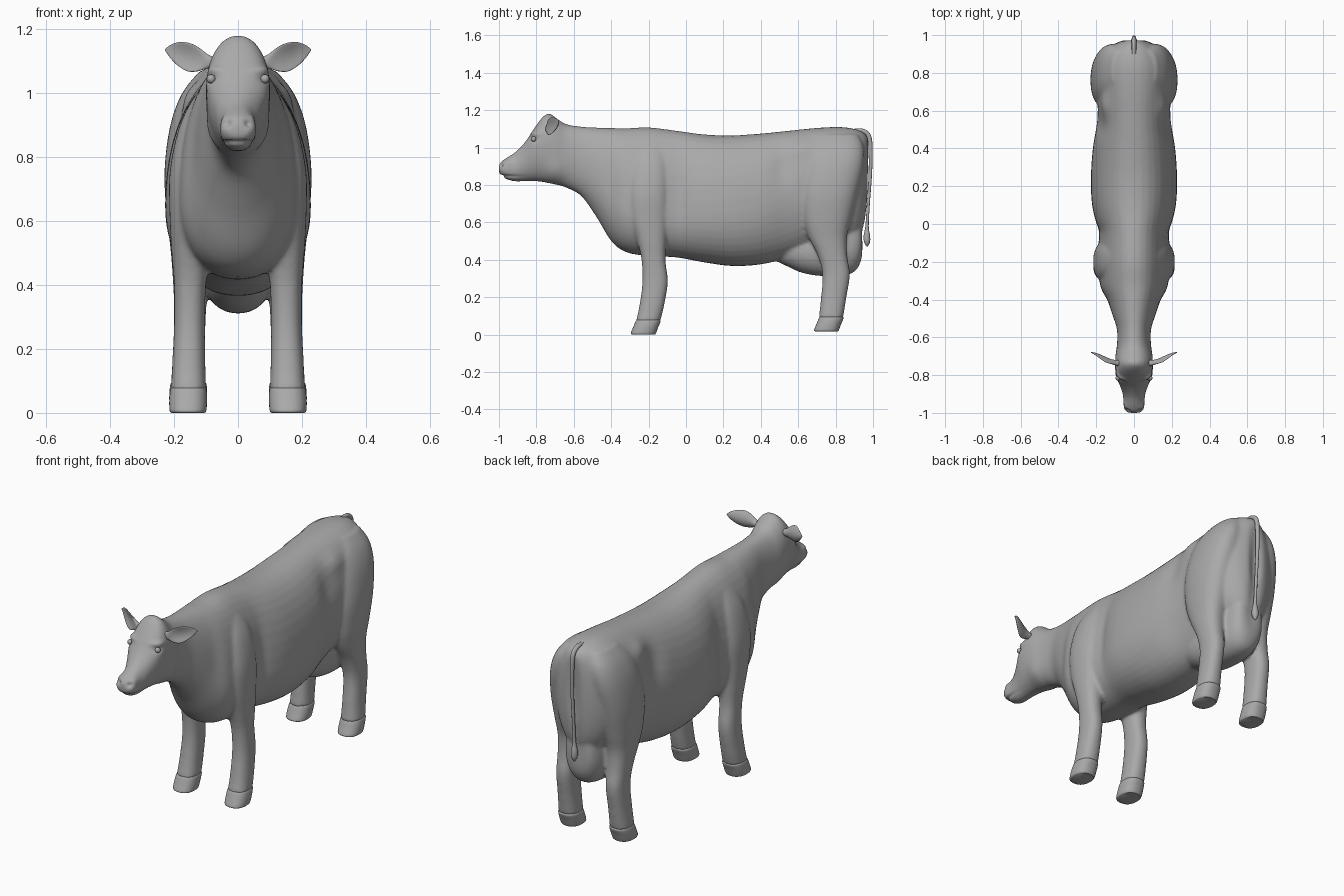
import bpy, bmesh, math
from mathutils import Vector

if "Cube" in bpy.data.objects:
    bpy.data.objects.remove(bpy.data.objects["Cube"])

grey = bpy.data.materials.new("plain grey")
grey.use_nodes = True
grey.diffuse_color = (0.4, 0.4, 0.4, 1)
grey.node_tree.nodes["Principled BSDF"].inputs["Base Color"].default_value = (0.4, 0.4, 0.4, 1)


def spline(rows, steps):
    """Fill in smooth rows between the given ones."""
    rows = [Vector(r) for r in rows]
    out = []
    for i in range(len(rows) - 1):
        a, b, c, d = (rows[min(max(j, 0), len(rows) - 1)] for j in range(i - 1, i + 3))
        for s in range(steps):
            t = s / steps
            out.append(b + (c - a) * (t / 2) + (a * 2 - b * 5 + c * 4 - d) * (t * t / 2)
                       + (b * 3 - a - c * 3 + d) * (t ** 3 / 2))
    return out + [rows[-1]]


def add_object(name, bm):
    mesh = bpy.data.meshes.new(name)
    bmesh.ops.recalc_face_normals(bm, faces=bm.faces)
    bm.to_mesh(mesh)
    bm.free()
    mesh.materials.append(grey)
    obj = bpy.data.objects.new(name, mesh)
    bpy.context.collection.objects.link(obj)
    return obj


def select(objs):
    bpy.ops.object.select_all(action="DESELECT")
    for o in objs:
        o.select_set(True)
    bpy.context.view_layer.objects.active = objs[0]


def smooth(obj, angle=40):
    select([obj])
    bpy.ops.object.shade_smooth_by_angle(angle=math.radians(angle))


def loft(name, rows, section, steps=5, sides=40):
    """Skin closed cross-sections; section(row, cos, sin) gives a point."""
    bm = bmesh.new()
    rings = []
    for row in spline(rows, steps):
        rings.append([bm.verts.new(section(row, math.cos(a), math.sin(a)))
                      for a in (math.tau * k / sides for k in range(sides))])
    for lo, hi in zip(rings, rings[1:]):
        for k in range(sides):
            n = (k + 1) % sides
            bm.faces.new((lo[k], lo[n], hi[n], hi[k]))
    bm.faces.new(rings[0])
    bm.faces.new(rings[-1])
    return add_object(name, bm)


def power(v, p):
    return math.copysign(abs(v) ** p, v)


def trunk_section(r, c, s):
    # row: y, top, bottom, half width, height of widest point
    y, top, bottom, w, mid = r
    return (w * power(c, 0.92), y, mid + power(s, 0.95) * ((top - mid) if s > 0 else (mid - bottom)))


def leg_section(side):
    # row: z, front, back, inner, outer
    def section(r, c, s):
        z, y0, y1, x0, x1 = r
        return (side * ((x0 + x1) / 2 + (x1 - x0) / 2 * power(c, 0.85)),
                (y0 + y1) / 2 + (y1 - y0) / 2 * power(s, 0.85), z)
    return section


# Head, neck and trunk in one skin
trunk_rows = [
    (-1.0, .905, .865, .03, .885), (-.988, .925, .85, .048, .887), (-.96, .945, .83, .056, .885),
    (-.91, .978, .818, .058, .89), (-.86, 1.03, .82, .073, .95), (-.81, 1.105, .82, .095, 1.01),
    (-.765, 1.165, .815, .1, 1.01), (-.73, 1.182, .808, .1, 1.0), (-.69, 1.155, .8, .097, .98),
    (-.64, 1.125, .785, .09, .95), (-.56, 1.112, .74, .09, .92), (-.48, 1.107, .63, .115, .85),
    (-.4, 1.105, .5, .15, .75), (-.32, 1.103, .44, .18, .68), (-.2, 1.108, .42, .188, .65),
    (-.05, 1.09, .412, .19, .64), (.1, 1.07, .385, .222, .64), (.25, 1.065, .366, .228, .65),
    (.4, 1.075, .375, .218, .68), (.55, 1.09, .41, .195, .75), (.7, 1.105, .46, .192, .82),
    (.82, 1.11, .48, .19, .86), (.9, 1.1, .5, .165, .86), (.95, 1.08, .56, .11, .86),
    (.975, 1.05, .68, .05, .86)]
parts = [loft("body", trunk_rows, trunk_section)]

# Udder
parts.append(loft("udder", [
    (.47, .46, .4, .04, .43), (.54, .52, .365, .09, .45), (.62, .55, .33, .108, .45),
    (.72, .58, .313, .112, .44), (.83, .64, .313, .108, .45), (.9, .68, .335, .095, .48),
    (.935, .66, .39, .07, .5), (.945, .6, .45, .03, .52)], trunk_section))

# Legs with the shoulder and thigh muscle
front_leg = [
    (.07, -.268, -.138, .1, .21), (.15, -.25, -.118, .102, .206), (.28, -.233, -.097, .103, .2),
    (.4, -.238, -.11, .1, .2), (.5, -.262, -.105, .085, .208), (.62, -.3, -.092, .06, .214),
    (.76, -.315, -.085, .04, .213), (.9, -.3, -.09, .03, .182), (1.0, -.27, -.11, .02, .13),
    (1.06, -.23, -.15, .02, .08)]
hind_leg = [
    (.088, .71, .84, .1, .21), (.2, .722, .858, .103, .203), (.32, .73, .876, .1, .2),
    (.42, .705, .862, .09, .204), (.52, .655, .86, .075, .212), (.62, .622, .885, .05, .224),
    (.76, .61, .92, .03, .23), (.9, .63, .95, .02, .212), (1.0, .67, .95, .02, .175),
    (1.07, .72, .92, .02, .12)]
for rows in (front_leg, hind_leg):
    for side in (1, -1):
        parts.append(loft("leg", rows, leg_section(side)))

# Fuse everything into a single flowing skin
select(parts)
bpy.ops.object.join()
body = parts[0]
body.data.remesh_voxel_size = 0.009
bpy.ops.object.voxel_remesh()
soften = body.modifiers.new("soften", "SMOOTH")
soften.factor, soften.iterations = 0.5, 14
bpy.ops.object.modifier_apply(modifier="soften")

# Sculpted bumps and hollows: centre (mirrored), radii, height
dabs = [
    ((.036, -.992, .908), (.013, .03, .012), -.016),   # nostril
    ((.046, -.98, .918), (.014, .03, .016), .008),     # nostril rim
    ((0, -.97, .846), (.1, .07, .006), -.009),         # mouth
    ((.088, -.815, 1.072), (.04, .035, .012), .012),   # brow
    ((.09, -.815, 1.045), (.04, .02, .014), -.008),    # eye socket
    ((.08, -.7, .87), (.05, .05, .06), .01),           # jaw
    ((.17, .62, 1.0), (.06, .06, .05), .014),          # hip point
    ((.2, .52, .9), (.08, .06, .1), -.012),            # flank hollow
    ((.2, -.04, .75), (.1, .04, .2), -.008),           # behind the shoulder
    ((.1, -.4, .8), (.08, .05, .15), -.01),            # before the shoulder
    ((0, .96, .75), (.035, .06, .2), -.02),            # between the thighs
]
normals = [v.normal.copy() for v in body.data.vertices]
for v, n in zip(body.data.vertices, normals):
    p, push = v.co.copy(), 0
    for (cx, cy, cz), (rx, ry, rz), h in dabs:
        d = ((abs(p.x) - cx) / rx) ** 2 + ((p.y - cy) / ry) ** 2 + ((p.z - cz) / rz) ** 2
        push += h * math.exp(-d)
    v.co = p + n * push
body.data.materials.clear()
body.data.materials.append(grey)
smooth(body, 60)

# Cloven hooves
hoof_front = [(0, -.29, -.165, .105, .208), (.008, -.295, -.16, .099, .214),
              (.04, -.282, -.148, .097, .215), (.07, -.27, -.136, .098, .212), (.078, -.264, -.14, .102, .208)]
hoof_hind = [(r[0] + .017, r[1] + .98, r[2] + .978, r[3], r[4]) for r in hoof_front]
for place, rows in (("front", hoof_front), ("hind", hoof_hind)):
    for word, side in (("left", 1), ("right", -1)):
        hoof = loft(f"{place}_{word}_hoof", rows, leg_section(side))
        bm = bmesh.new()
        bmesh.ops.create_cone(bm, cap_ends=True, segments=3, radius1=.011, radius2=.005, depth=.08)
        for v in bm.verts:
            v.co += Vector((side * .156, rows[1][1] + .012, rows[0][0]))
            v.co.y += (v.co.z - rows[0][0]) * .4
        cutter = add_object("cleft_cutter", bm)
        cut = hoof.modifiers.new("cleft", "BOOLEAN")
        cut.operation, cut.object = "DIFFERENCE", cutter
        select([hoof])
        bpy.ops.object.modifier_apply(modifier="cleft")
        bpy.data.objects.remove(cutter)
        smooth(hoof)

# Ears: leaf shapes cupped forward; row: x, y, z, half height, half depth
ear_rows = [(.07, -.735, 1.095, .016, .016), (.095, -.735, 1.1, .022, .015), (.125, -.725, 1.107, .038, .011),
            (.155, -.71, 1.113, .045, .009), (.185, -.695, 1.122, .038, .007),
            (.21, -.685, 1.13, .022, .005), (.228, -.68, 1.136, .003, .002)]
for word, side in (("left", 1), ("right", -1)):
    ear = loft(word + "_ear", ear_rows, lambda r, c, s: (
        side * r[0], r[1] + r[4] * s - 9 * (r[3] * c) ** 2, r[2] + r[3] * c), sides=24)
    smooth(ear, 70)
    # Eyes
    bm = bmesh.new()
    bmesh.ops.create_uvsphere(bm, u_segments=20, v_segments=12, radius=.014)
    for v in bm.verts:
        v.co = v.co * 1.0 + Vector((side * .084, -.815, 1.045))
    smooth(add_object(word + "_eye", bm), 60)

# Tail with its tuft; row: y, z, radius
tail_rows = [(.9, 1.09, .012), (.945, 1.088, .012), (.978, 1.06, .012), (.987, .98, .011), (.985, .85, .009),
             (.975, .7, .008), (.968, .58, .009), (.967, .53, .017), (.968, .495, .016), (.968, .472, .004)]
line = spline(tail_rows, 6)
tangents = [(line[min(i + 1, len(line) - 1)] - line[max(i - 1, 0)]) for i in range(len(line))]
tail_path = [(*p, t.x / math.hypot(t.x, t.y), t.y / math.hypot(t.x, t.y)) for p, t in zip(line, tangents)]
tail = loft("tail", tail_path, lambda r, c, s: (
    r[2] * c, r[0] - r[2] * s * r[4], r[1] + r[2] * s * r[3]), steps=1, sides=16)
smooth(tail, 60)
